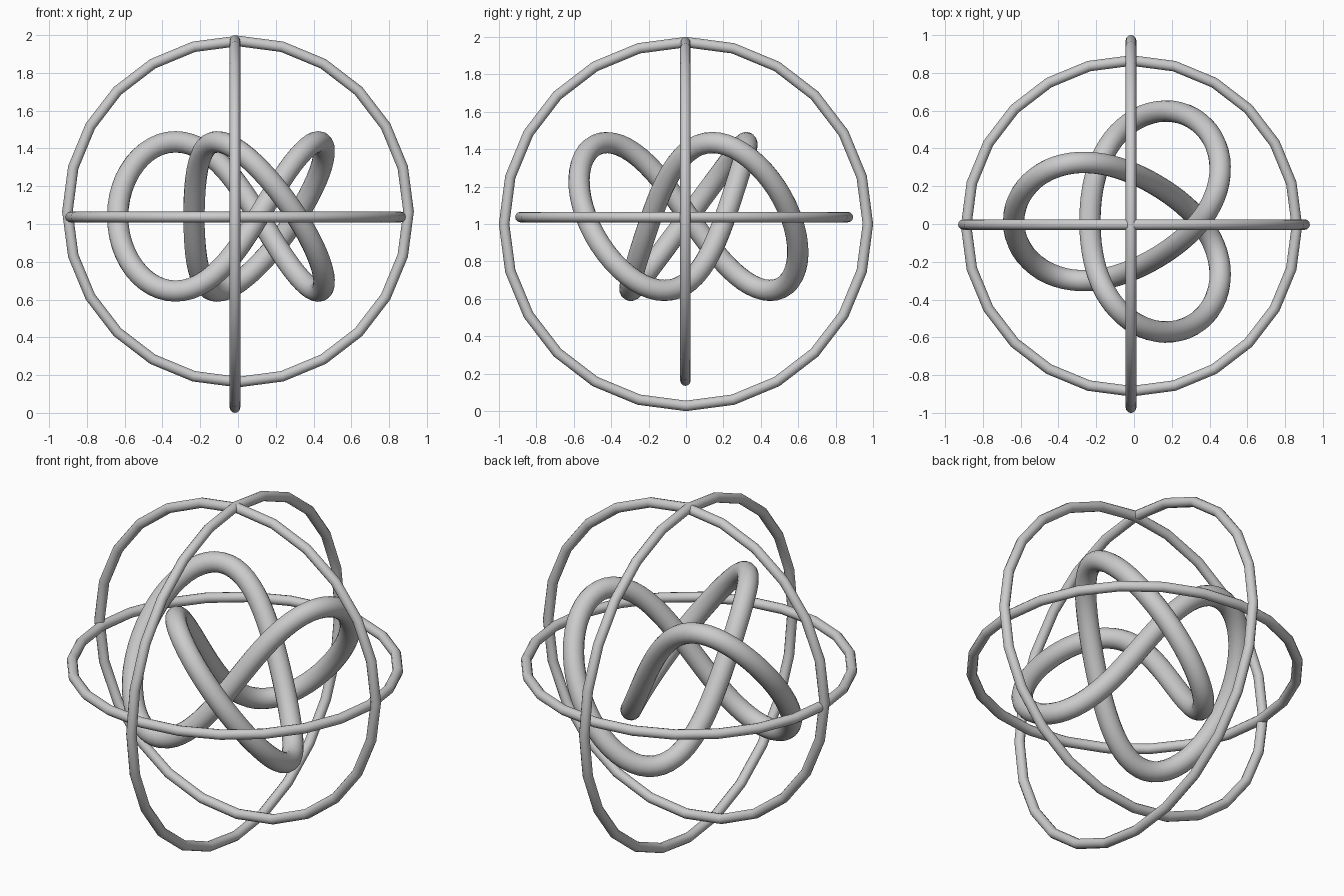
import bpy
from math import sin, cos, pi

if "Cube" in bpy.data.objects:
    bpy.data.objects.remove(bpy.data.objects["Cube"])

# Three low-poly rings, one around each axis
def ring(name, centre, radius, rotation):
    bpy.ops.mesh.primitive_torus_add(major_segments=24, minor_segments=12,
                                     major_radius=radius, minor_radius=0.028,
                                     location=centre, rotation=rotation)
    ob = bpy.context.object
    ob.name = name
    bpy.ops.object.shade_smooth()

ring("side_ring", (-0.016, 0, 1.0), 0.972, (0, pi / 2, 0))
ring("front_ring", (0, -0.003, 1.066), 0.903, (pi / 2, 0, 0))
ring("level_ring", (-0.013, -0.01, 1.037), 0.875, (0, 0, 0))

# Trefoil knot swept with a round tube
A, B, C, H = 0.165, 0.43, 0.037, 0.395
N = 144
curve = bpy.data.curves.new("trefoil_knot", 'CURVE')
curve.dimensions = '3D'
curve.bevel_depth = 0.057
curve.bevel_resolution = 6
spline = curve.splines.new('POLY')
spline.points.add(N - 1)
spline.use_cyclic_u = True
for i, p in enumerate(spline.points):
    s = 2 * pi * i / N
    p.co = (-(B * cos(2 * s) + A * cos(s) + C * cos(5 * s)),
            B * sin(2 * s) - A * sin(s) + C * sin(5 * s),
            H * sin(3 * s), 1)
knot = bpy.data.objects.new("trefoil_knot", curve)
knot.location = (-0.005, 0.013, 1.04)
bpy.context.collection.objects.link(knot)

# Turn the knot into a smooth mesh
bpy.ops.object.select_all(action='DESELECT')
knot.select_set(True)
bpy.context.view_layer.objects.active = knot
bpy.ops.object.convert(target='MESH')
bpy.ops.object.shade_smooth()
